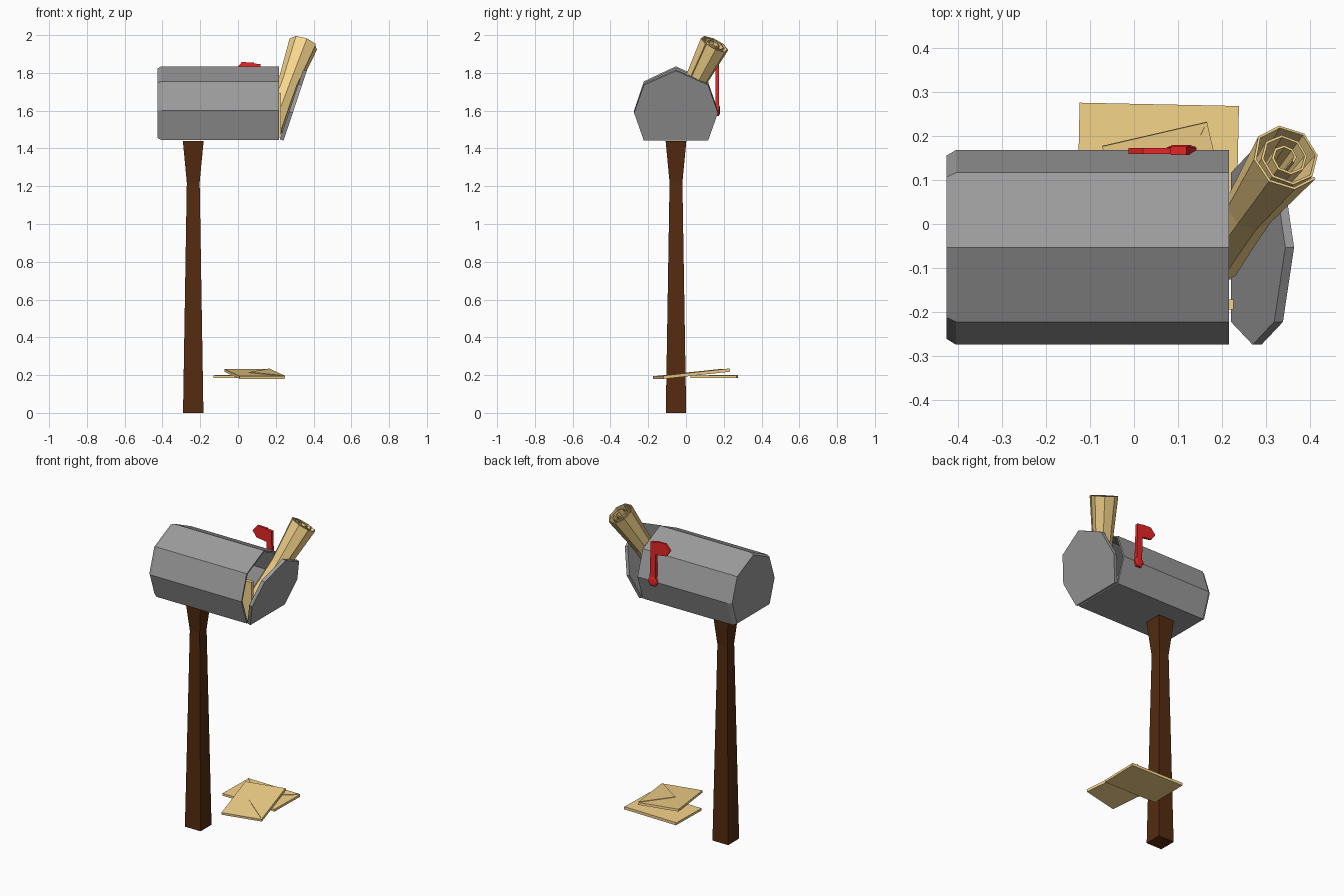
import bpy, bmesh, math
from mathutils import Vector, Matrix

if "Cube" in bpy.data.objects:
    bpy.data.objects.remove(bpy.data.objects["Cube"])


def material(name, rgb):
    m = bpy.data.materials.new(name)
    m.diffuse_color = (*rgb, 1)
    m.use_nodes = True
    m.node_tree.nodes["Principled BSDF"].inputs["Base Color"].default_value = m.diffuse_color
    return m


METAL = material("grey_metal", (0.33, 0.33, 0.33))
WOOD = material("dark_wood", (0.09, 0.024, 0.005))
RED = material("red_paint", (0.8, 0.02, 0.02))
PAPER = material("paper", (0.92, 0.66, 0.26))


def make(name, rings, mat=None, closed=True, caps=True):
    """Skin a list of point rings into one mesh object."""
    bm = bmesh.new()
    vs = [[bm.verts.new(p) for p in r] for r in rings]
    n = len(vs[0])
    for a, b in zip(vs, vs[1:]):
        for i in range(n if closed else n - 1):
            j = (i + 1) % n
            bm.faces.new((a[i], a[j], b[j], b[i]))
    if caps:
        bm.faces.new(vs[0])
        bm.faces.new(vs[-1])
    bmesh.ops.recalc_face_normals(bm, faces=bm.faces)
    me = bpy.data.meshes.new(name)
    bm.to_mesh(me)
    bm.free()
    ob = bpy.data.objects.new(name, me)
    bpy.context.collection.objects.link(ob)
    if mat:
        me.materials.append(mat)
    return ob


# Heptagonal mailbox profile (y offset, height above the floor of the box)
CY, CZ = -0.053, 1.445
PROFILE = [(0, 0.39), (0.17, 0.31), (0.222, 0.155), (0.17, 0),
           (-0.17, 0), (-0.222, 0.155), (-0.17, 0.31)]


def section(x, s=1.0):
    return [(x, CY + y * s, CZ + 0.19 + (h - 0.19) * s) for y, h in PROFILE]


# Hollow body, bevelled at the back and open at the front
make("mailbox_body", [section(-0.427, 0.94), section(-0.405), section(0.216),
                      section(0.216, 0.95), section(-0.39, 0.95)], METAL)

# Door hinged at the bottom and leaning open
lean = math.radians(18.5)
up = Vector((math.sin(lean), 0, math.cos(lean)))
out = Vector((math.cos(lean), 0, -math.sin(lean)))
hinge = Vector((0.221, CY, CZ + 0.003))
make("mailbox_door", [[hinge + out * d + up * h + Vector((0, y, 0)) for y, h in PROFILE]
                      for d in (0, 0.021)], METAL)

# Tapered square post with a flared top
PX = -0.237
make("post", [[(PX + sx * r, CY + sy * r, z)
               for sx, sy in ((-1, -1), (1, -1), (1, 1), (-1, 1))]
              for z, r in ((0, 0.054), (1.22, 0.034), (1.44, 0.055))], WOOD)


# Signal flag: pivot, arm and pennant
def plate(name, pts, y0, y1):
    make(name, [[(x, y, z) for x, z in pts] for y in (y0, y1)], RED)


make("flag_pivot", [[(0.108 + r * math.cos(k * math.pi / 3), y,
                      1.602 + r * math.sin(k * math.pi / 3)) for k in range(6)]
                    for y, r in ((0.154, 0.02), (0.16, 0.034), (0.174, 0.034), (0.18, 0.02))],
     RED)
plate("flag_arm", [(0.088, 1.6), (0.128, 1.6), (0.12, 1.846), (0.084, 1.85)],
      0.157, 0.176)
plate("flag_pennant", [(0.084, 1.855), (0.02, 1.857), (-0.012, 1.82),
                       (0.015, 1.782), (0.084, 1.772)], 0.16, 0.173)

# Rolled newspaper: a spiral sheet pinched in the middle
axis = Vector((0.125, 0.17, 0.33)).normalized()
side = axis.cross(Vector((0, 0, 1))).normalized()
rise = side.cross(axis)
tip = Vector((0.348, 0.152, 1.952))
TURNS = 24
rings = []
for dist, s in ((0, 1.0), (0.26, 0.7), (0.40, 0.74), (0.53, 0.8)):
    ring = []
    for k in range(TURNS + 1):
        r = s * (0.079 - 0.003 * min(k, 8) / 8 - 0.058 * max(k - 6, 0) / (TURNS - 6))
        a = k * math.pi / 4
        ring.append(tip - axis * dist + r * (side * math.cos(a) + rise * math.sin(a)))
    rings.append(ring)
roll = make("rolled_newspaper", rings, PAPER, closed=False, caps=False)
mod = roll.modifiers.new("thickness", "SOLIDIFY")
mod.thickness = 0.006
mod.offset = 0


# Envelopes: a thin slab with a triangular flap along its +y long edge
def envelope(name, matrix, w=0.363, d=0.245, t=0.014):
    slab = [[(-w / 2, -d / 2, z), (w / 2, -d / 2, z), (w / 2, d / 2, z),
             (-w / 2, d / 2, z)] for z in (-t / 2, t / 2)]
    flap = [[(-w / 2, d / 2, z), (0, -0.03, z), (w / 2, d / 2, z)]
            for z in (t / 2 - 0.001, t / 2 + 0.003)]
    for ob in (make(name, slab, PAPER), make(name + "_flap", flap, PAPER)):
        ob.matrix_world = matrix


def place(loc, turn=0, tilt=0, tilt_axis="X"):
    return (Matrix.Translation(loc) @ Matrix.Rotation(math.radians(turn), 4, "Z")
            @ Matrix.Rotation(math.radians(tilt), 4, tilt_axis))


envelope("dropped_envelope_lower", place((0.055, 0.15, 0.191), -1.2))
envelope("dropped_envelope_upper", place((0.0875, 0.029, 0.206), -77, 6, "Y"))

# Letter standing inside the box near the door
envelope("letter_in_box", place((0.045, -0.182, 1.575), 0, 90), w=0.363, d=0.235, t=0.02)
